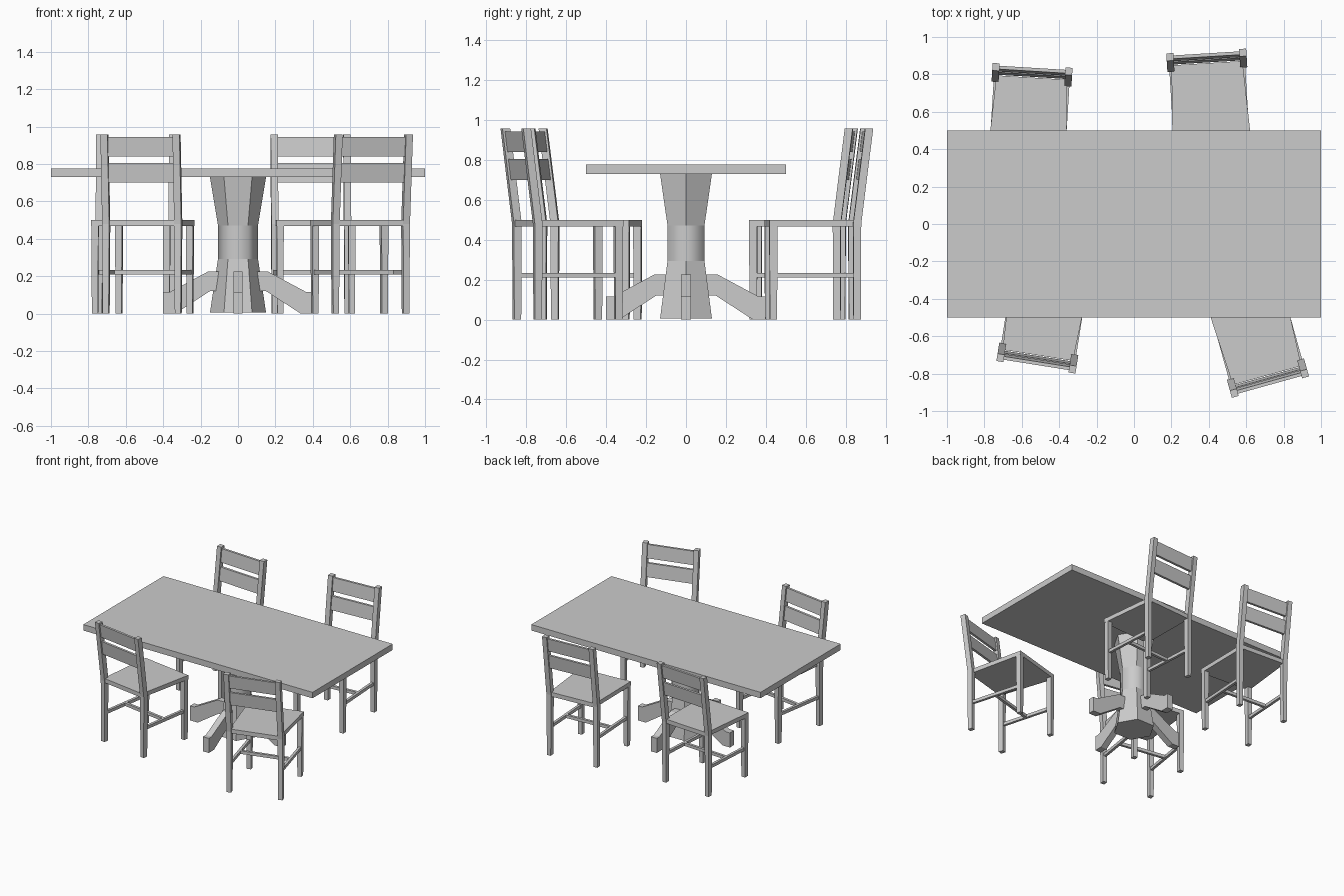
import bpy
import bmesh
from math import sin, cos, radians, tau

cube = bpy.data.objects.get("Cube")
if cube:
    bpy.data.objects.remove(cube, do_unlink=True)

grey = bpy.data.materials.new("plain grey")
grey.use_nodes = True
COLOUR = (0.6, 0.6, 0.6, 1)
grey.diffuse_color = COLOUR
grey.node_tree.nodes["Principled BSDF"].inputs["Base Color"].default_value = COLOUR


def loft(name, rings):
    """Solid skinned through matching rings of points, capped at both ends."""
    bm = bmesh.new()
    loops = [[bm.verts.new(p) for p in ring] for ring in rings]
    bm.faces.new(loops[0])
    bm.faces.new(loops[-1])
    for low, high in zip(loops, loops[1:]):
        for i in range(len(low)):
            j = (i + 1) % len(low)
            bm.faces.new((low[i], low[j], high[j], high[i]))
    bmesh.ops.recalc_face_normals(bm, faces=bm.faces)
    mesh = bpy.data.meshes.new(name)
    bm.to_mesh(mesh)
    bm.free()
    mesh.materials.append(grey)
    obj = bpy.data.objects.new(name, mesh)
    bpy.context.collection.objects.link(obj)
    return obj


def rect(x, y, z, hx, hy):
    return [(x + sx * hx, y + sy * hy, z) for sx, sy in ((-1, -1), (1, -1), (1, 1), (-1, 1))]


def box(name, x, y, hx, hy, z0, z1):
    return loft(name, [rect(x, y, z, hx, hy) for z in (z0, z1)])


def mirrored(obj):
    obj.modifiers.new("other side", 'MIRROR')
    return obj


# Table top
box("table_top", 0, 0, 1, 0.5, 0.73, 0.777)

# Six-sided pedestal with a smooth waist
hexagon = [(cos(tau * i / 6), sin(tau * i / 6)) for i in range(6)]
sections = [(0.15, 0.005), (0.107, 0.293), (0.107, 0.472), (0.15, 0.73)]
pedestal = loft("pedestal", [[(r * x, r * y, z) for x, y in hexagon] for r, z in sections])
for face in pedestal.data.polygons:
    face.use_smooth = abs(face.center.z - 0.3825) < 0.02

# Four bent feet
foot_profile = [(0, 0.225), (0.16, 0.225), (0.365, 0.115), (0.4, 0.115),
                (0.4, 0), (0.335, 0), (0.15, 0.12), (0, 0.12)]
for i in range(4):
    foot = loft("pedestal_foot", [[(x, y, z) for x, z in foot_profile] for y in (-0.025, 0.025)])
    foot.rotation_euler.z = i * tau / 4

# Chairs
BEND, TOP, LEAN = 0.48, 0.957, 0.06
FRONT = -0.42


def lean_at(z):
    return LEAN * (z - BEND) / (TOP - BEND)


def slat(name, z0, z1):
    return loft(name, [rect(0, lean_at(z), z, 0.19, 0.009) for z in (z0, z1)])


def chair(name, x, y, degrees):
    seat_outline = [(-0.19, 0.015), (0.19, 0.015), (0.212, -0.44), (-0.212, -0.44)]
    parts = [
        loft("seat", [[(px, py, z) for px, py in seat_outline] for z in (0.467, 0.5)]),
        mirrored(loft("back_post", [rect(0.195, 0, 0, 0.016, 0.018),
                                    rect(0.195, 0, BEND, 0.019, 0.02),
                                    rect(0.195, LEAN, TOP, 0.019, 0.02)])),
        mirrored(loft("front_leg", [rect(0.192, FRONT, 0, 0.016, 0.018),
                                    rect(0.192, FRONT, 0.47, 0.019, 0.02)])),
        mirrored(box("side_stretcher", 0.193, FRONT / 2, 0.01, 0.2, 0.21, 0.234)),
        box("cross_stretcher", 0, FRONT / 2, 0.19, 0.01, 0.21, 0.234),
        slat("upper_slat", 0.84, 0.943),
        slat("lower_slat", 0.7, 0.805),
    ]
    for part in parts:
        part.name = name + "_" + part.name.split(".")[0]
        part.location = (x, y, 0)
        part.rotation_euler.z = radians(degrees)


chair("back_left_chair", 0.391, 0.845, 3.5)
chair("back_right_chair", -0.547, 0.768, -3.5)
chair("front_right_chair", -0.512, -0.687, 171)
chair("front_left_chair", 0.708, -0.795, 195.5)
